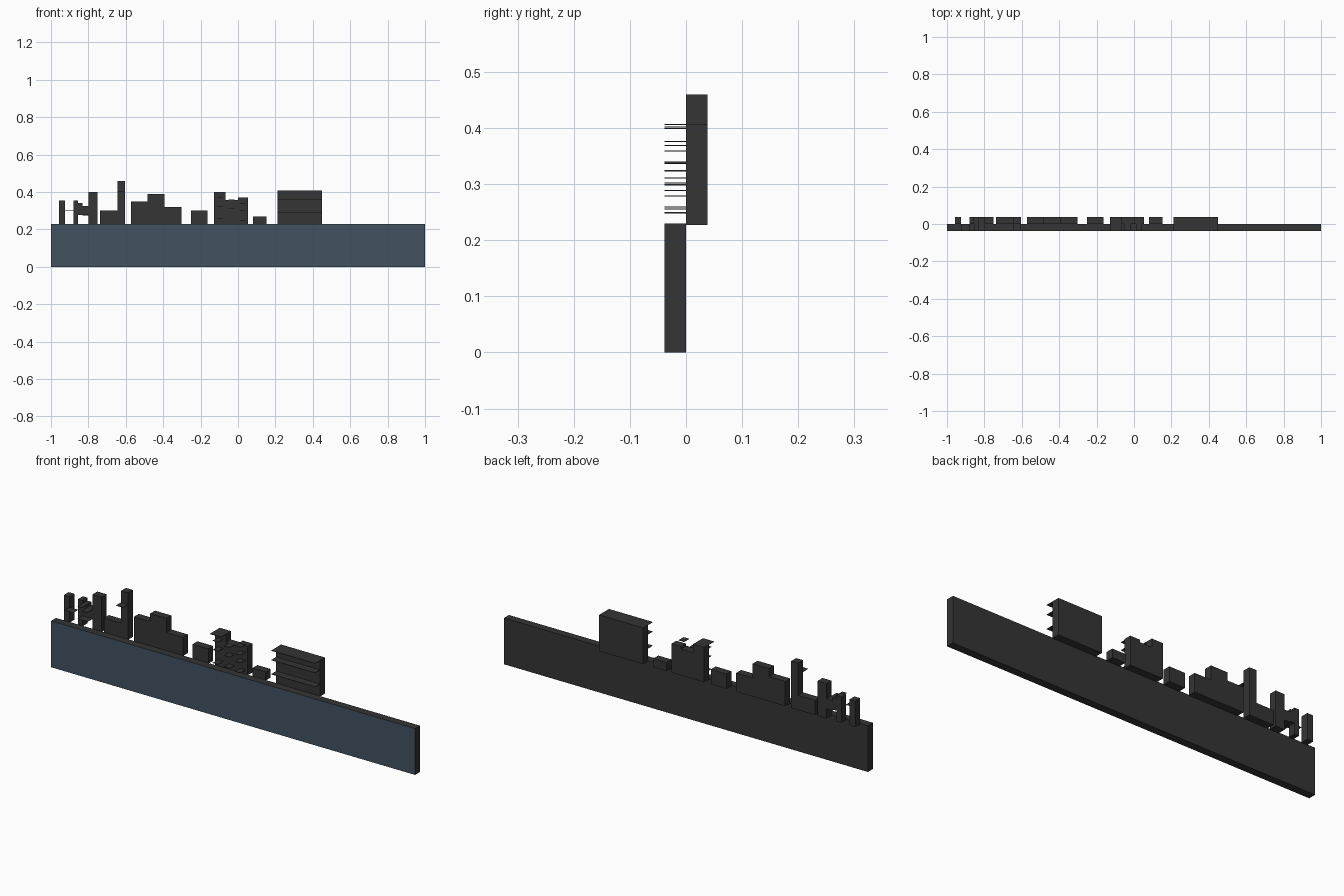
import bpy, bmesh

if "Cube" in bpy.data.objects:
    bpy.data.objects.remove(bpy.data.objects["Cube"])

D = 0.0385   # depth of the front slab and of the rear row


def material(name, rgb):
    m = bpy.data.materials.new(name)
    m.diffuse_color = (*rgb, 1)
    m.use_nodes = True
    m.node_tree.nodes["Principled BSDF"].inputs["Base Color"].default_value = m.diffuse_color
    return m


dark = material("dark_grey", (0.035, 0.035, 0.035))
blue = material("slate_blue", (0.055, 0.085, 0.12))


def boxes(name, items):
    """One object from boxes given as (x0, x1, y0, y1, z0, z1)."""
    bm = bmesh.new()
    for x0, x1, y0, y1, z0, z1 in items:
        vs = bmesh.ops.create_cube(bm, size=1)["verts"]
        for v in vs:
            v.co = ((x0 + x1) / 2 + v.co.x * (x1 - x0),
                    (y0 + y1) / 2 + v.co.y * (y1 - y0),
                    (z0 + z1) / 2 + v.co.z * (z1 - z0))
    me = bpy.data.meshes.new(name)
    bm.to_mesh(me)
    bm.free()
    me.materials.append(dark)
    ob = bpy.data.objects.new(name, me)
    bpy.context.collection.objects.link(ob)
    return ob


def plates(name, rows, t=0.002):
    """Thin horizontal shelves projecting forward: (x0, x1, z)."""
    return boxes(name, [(a, b, -D, 0, z - t, z) for a, b, z in rows])


# Long slab with a blue front face
slab = boxes("base_slab", [(-1, 1, -D, 0, 0, 0.23)])
slab.data.materials.append(blue)
for p in slab.data.polygons:
    if p.normal.y < -0.9:
        p.material_index = 1

# Rear row of skyline blocks: (x0, x1, top)
skyline = [(-0.957, -0.925, 0.355), (-0.88, -0.855, 0.355), (-0.80, -0.75, 0.40),
           (-0.737, -0.643, 0.30), (-0.643, -0.605, 0.46), (-0.572, -0.483, 0.35),
           (-0.483, -0.393, 0.39), (-0.393, -0.303, 0.32), (-0.25, -0.163, 0.30),
           (-0.127, -0.066, 0.40), (-0.066, 0.0, 0.358), (0.0, 0.053, 0.37),
           (0.08, 0.152, 0.27), (0.21, 0.45, 0.407)]
for i, (a, b, top) in enumerate(skyline):
    boxes(f"building_{i + 1:02d}", [(a, b, 0, D, 0.227, top)])

# Raised link between the slim towers at the left
boxes("raised_link", [(-0.855, -0.832, 0, D, 0.28, 0.34),
                      (-0.832, -0.80, 0, D, 0.275, 0.325)])

# Shelves in front of the buildings
plates("left_shelves", [(-0.925, -0.88, 0.303), (-0.855, -0.832, 0.34),
                        (-0.832, -0.80, 0.325), (-0.855, -0.80, 0.28)])
plates("tower_shelf", [(-0.643, -0.605, 0.403)])
plates("middle_shelves",
       [(-0.127, -0.066, 0.40)]
       + [(-0.112, -0.082, z) for z in (0.37, 0.325, 0.26)]
       + [(-0.05, -0.02, z) for z in (0.36, 0.312, 0.257)]
       + [(0.01, 0.04, z) for z in (0.377, 0.338, 0.30, 0.25)])
plates("right_shelves", [(0.21, 0.45, z) for z in (0.407, 0.36, 0.29)])
